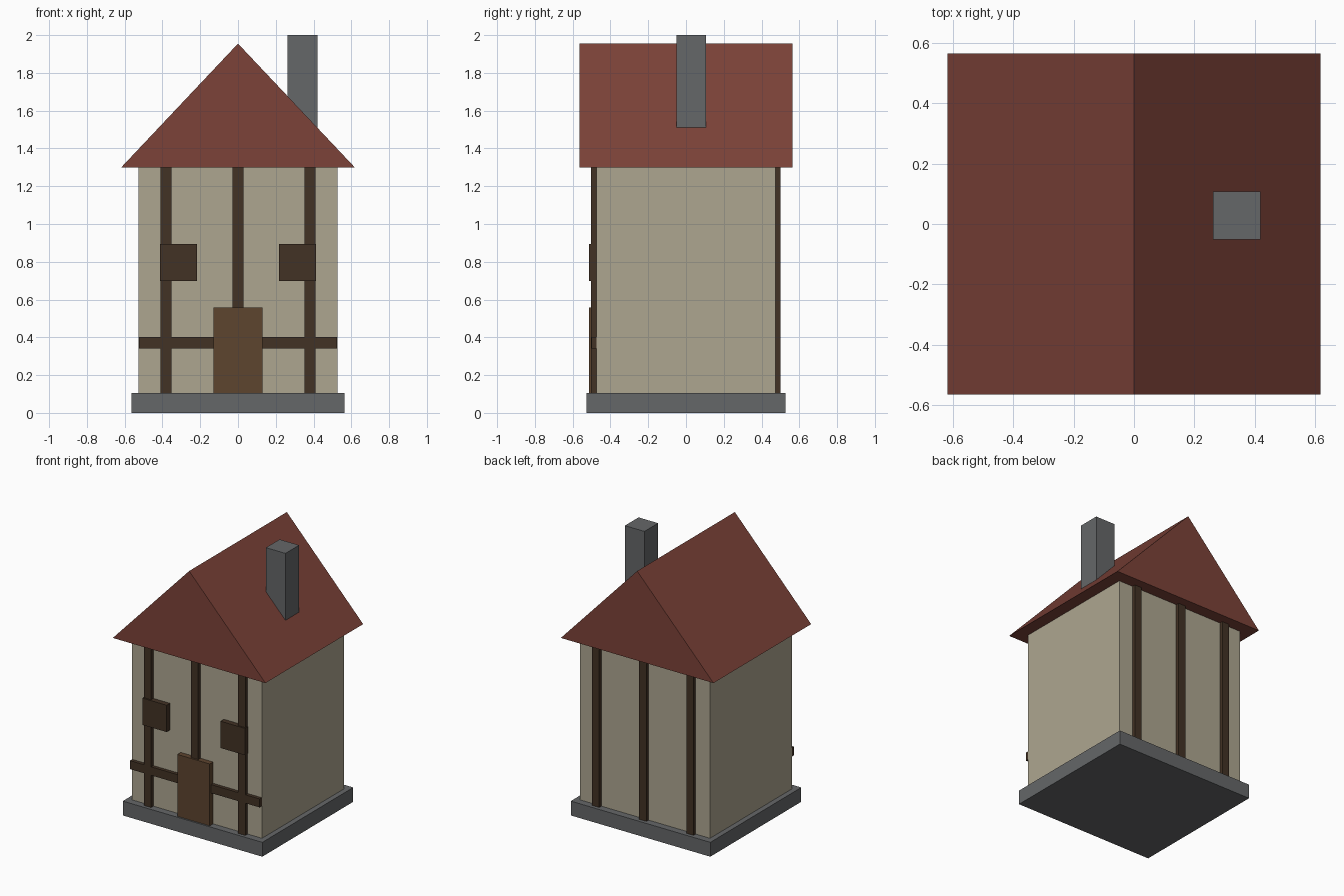
import bpy
import bmesh

if "Cube" in bpy.data.objects:
    bpy.data.objects.remove(bpy.data.objects["Cube"])


def material(name, rgb):
    m = bpy.data.materials.new(name)
    m.diffuse_color = (*rgb, 1)
    m.use_nodes = True
    m.node_tree.nodes["Principled BSDF"].inputs["Base Color"].default_value = m.diffuse_color
    return m


STONE = material("stone", (0.13, 0.135, 0.14))
PLASTER = material("plaster", (0.42, 0.38, 0.28))
TIMBER = material("timber", (0.055, 0.032, 0.018))
DOOR = material("door_wood", (0.11, 0.058, 0.028))
TILE = material("roof_tile", (0.20, 0.055, 0.04))


def finish(name, bm, mat):
    bmesh.ops.recalc_face_normals(bm, faces=bm.faces)
    mesh = bpy.data.meshes.new(name)
    bm.to_mesh(mesh)
    bm.free()
    mesh.materials.append(mat)
    obj = bpy.data.objects.new(name, mesh)
    bpy.context.collection.objects.link(obj)


def box(name, x, y, z, mat):
    """Box from (min, max) ranges on each axis."""
    bm = bmesh.new()
    bmesh.ops.create_cube(bm, size=1)
    for v in bm.verts:
        v.co = [(r[0] + r[1]) / 2 + c * (r[1] - r[0]) for r, c in zip((x, y, z), v.co)]
    finish(name, bm, mat)


# Plinth and walls
box("plinth", (-0.565, 0.565), (-0.526, 0.526), (0, 0.105), STONE)
box("walls", (-0.527, 0.527), (-0.475, 0.475), (0.105, 1.3), PLASTER)

# Roof: triangular profile extruded front to back
bm = bmesh.new()
profile = [(-0.618, 1.3), (0.618, 1.3), (0, 1.955)]
gable = bm.faces.new([bm.verts.new((x, -0.565, z)) for x, z in profile])
ext = bmesh.ops.extrude_face_region(bm, geom=[gable], use_keep_orig=True)
for v in ext["geom"]:
    if isinstance(v, bmesh.types.BMVert):
        v.co.y = 0.565
finish("roof", bm, TILE)

# Chimney, sunk into the right roof slope
box("chimney", (0.262, 0.42), (-0.051, 0.107), (1.45, 2.0), STONE)

# Upright timbers on front and back
for side, y in (("front", (-0.502, -0.47)), ("back", (0.47, 0.5))):
    for label, x in (("left", -0.382), ("middle", 0), ("right", 0.382)):
        box(f"{side}_post_{label}", (x - 0.029, x + 0.029), y, (0.105, 1.3), TIMBER)

# Front rail, door and windows
box("front_rail", (-0.525, 0.525), (-0.5, -0.47), (0.34, 0.402), TIMBER)
box("door", (-0.131, 0.131), (-0.514, -0.47), (0.105, 0.558), DOOR)
for label, x in (("left", -0.316), ("right", 0.316)):
    box(f"window_{label}", (x - 0.098, x + 0.098), (-0.513, -0.47), (0.698, 0.894), TIMBER)
